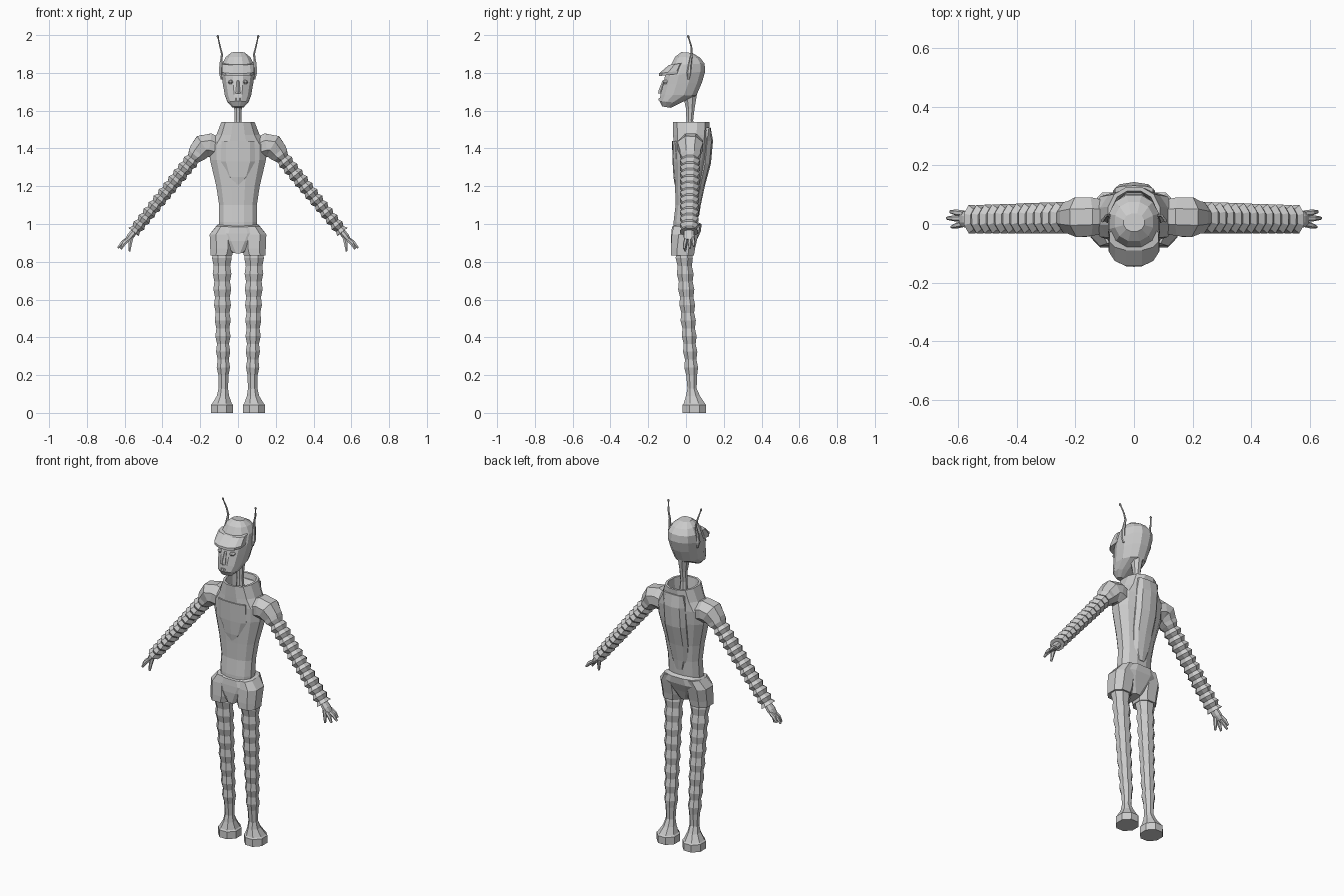
import bpy, bmesh, math
from mathutils import Vector


def skin(name, rings):
    """Join equal-length point rings into a capped flat-shaded mesh."""
    bm = bmesh.new()
    vs = [[bm.verts.new(p) for p in r] for r in rings]
    n = len(vs[0])
    for a, b in zip(vs, vs[1:]):
        for i in range(n):
            j = (i + 1) % n
            bm.faces.new((a[i], a[j], b[j], b[i]))
    bm.faces.new(vs[0])
    bm.faces.new(vs[-1])
    bmesh.ops.recalc_face_normals(bm, faces=bm.faces)
    me = bpy.data.meshes.new(name)
    bm.to_mesh(me)
    bm.free()
    ob = bpy.data.objects.new(name, me)
    bpy.context.collection.objects.link(ob)
    return ob


def unit_ring(n, box=2.0):
    """n points filling a -1..1 square, boxier as the exponent grows."""
    pts = []
    for i in range(n):
        a = 2 * math.pi * (i + 0.5) / n
        c, s = math.cos(a), math.sin(a)
        pts.append((math.copysign(abs(c) ** (2 / box), c),
                    math.copysign(abs(s) ** (2 / box), s)))
    m = max(p[0] for p in pts)
    return [(x / m, y / m) for x, y in pts]


def stack(name, rows, n=12, box=2.0):
    """Upright loft; rows = (z front, z back, x min, x max, y front, y back)."""
    rings = []
    for zf, zb, x0, x1, y0, y1 in rows:
        rings.append([((x0 + x1) / 2 + u * (x1 - x0) / 2,
                       (y0 + y1) / 2 + v * (y1 - y0) / 2,
                       zf + (zb - zf) * (v + 1) / 2) for u, v in unit_ring(n, box)])
    return skin(name, rings)


def centred(rows):
    return [(zf, zb, -w, w, y0, y1) for zf, zb, w, y0, y1 in rows]


def sided(rows, s):
    return [(zf, zb, s * a, s * b, y0, y1) for zf, zb, a, b, y0, y1 in rows]


def tube(name, path, n=8):
    """Loft along a path of (x, y, z, in-plane radius, y radius)."""
    c = [Vector(p[:3]) for p in path]
    rings = []
    for i, p in enumerate(path):
        d = (c[min(i + 1, len(c) - 1)] - c[max(i - 1, 0)]).normalized()
        side = d.cross(Vector((0, 1, 0))).normalized()
        up = side.cross(d)
        rings.append([c[i] + side * u * p[3] + up * v * p[4] for u, v in unit_ring(n)])
    return skin(name, rings)


# Torso with an open funnel collar
stack("torso", centred([
    (0.95, 0.95, 0.095, -0.068, 0.06), (1.01, 1.01, 0.10, -0.066, 0.062),
    (1.10, 1.10, 0.10, -0.055, 0.068), (1.20, 1.20, 0.115, -0.058, 0.08),
    (1.34, 1.34, 0.148, -0.064, 0.105), (1.42, 1.42, 0.15, -0.066, 0.115),
    (1.47, 1.47, 0.115, -0.068, 0.12), (1.54, 1.54, 0.088, -0.07, 0.125),
    (1.54, 1.54, 0.075, -0.057, 0.112), (1.45, 1.45, 0.07, -0.045, 0.095)]), 12, 2.3)

# Rounded bib in front and raised panel along the spine
stack("front_bib", centred([
    (1.21, 1.21, 0.02, -0.060, 0.0), (1.25, 1.25, 0.06, -0.065, 0.0),
    (1.33, 1.33, 0.09, -0.070, 0.0), (1.44, 1.44, 0.088, -0.073, -0.02)]), 10, 2.8)
stack("back_panel", centred([
    (1.04, 1.04, 0.025, 0.02, 0.068), (1.10, 1.10, 0.05, 0.02, 0.077),
    (1.20, 1.20, 0.065, 0.02, 0.098), (1.32, 1.32, 0.072, 0.03, 0.13),
    (1.44, 1.44, 0.072, 0.04, 0.141), (1.51, 1.51, 0.065, 0.10, 0.13)]), 10, 2.6)

# Hips
stack("pelvis", centred([
    (0.845, 0.85, 0.03, -0.075, 0.03), (0.91, 0.91, 0.10, -0.08, 0.055),
    (0.95, 0.96, 0.14, -0.078, 0.078), (0.985, 1.0, 0.11, -0.074, 0.083),
    (0.995, 1.01, 0.09, -0.06, 0.06)]), 12, 2.6)

# Neck
stack("neck", centred([
    (1.45, 1.45, 0.026, -0.002, 0.046), (1.55, 1.55, 0.018, 0.002, 0.038),
    (1.61, 1.61, 0.02, 0.0, 0.045), (1.70, 1.70, 0.032, -0.02, 0.06)]), 8)

# Head, visor and face
stack("head", centred([
    (1.622, 1.615, 0.03, -0.125, -0.08), (1.65, 1.64, 0.055, -0.14, -0.03),
    (1.685, 1.68, 0.07, -0.135, 0.055), (1.735, 1.75, 0.08, -0.122, 0.085),
    (1.78, 1.81, 0.088, -0.112, 0.102), (1.84, 1.85, 0.085, -0.08, 0.098),
    (1.885, 1.88, 0.065, -0.058, 0.075), (1.91, 1.905, 0.035, -0.025, 0.035)]), 12, 2.2)
stack("visor", centred([
    (1.783, 1.80, 0.083, -0.144, 0.0), (1.797, 1.815, 0.086, -0.143, 0.0),
    (1.842, 1.855, 0.084, -0.09, 0.0)]), 12, 2.3)
stack("nose", centred([
    (1.69, 1.69, 0.013, -0.144, -0.10), (1.705, 1.705, 0.011, -0.143, -0.10),
    (1.76, 1.76, 0.006, -0.122, -0.10)]), 6)
stack("mouth", centred([
    (1.655, 1.655, 0.018, -0.145, -0.11), (1.667, 1.667, 0.018, -0.144, -0.11)]), 8)

# Paired parts
for s, tag in ((-1, "right"), (1, "left")):
    stack(tag + "_eye", sided([
        (1.742, 1.742, 0.030, 0.048, -0.118, -0.09), (1.752, 1.752, 0.024, 0.054, -0.124, -0.09),
        (1.762, 1.762, 0.030, 0.048, -0.118, -0.09)], s), 8)

    # Crooked antenna with a bulb at the tip
    tube(tag + "_antenna", [(s * x, y, z, r, r) for x, y, z, r in (
        (0.086, 0.015, 1.765, 0.005), (0.09, 0.016, 1.80, 0.011), (0.091, 0.02, 1.84, 0.008),
        (0.085, 0.03, 1.90, 0.005), (0.095, 0.028, 1.94, 0.004), (0.105, 0.014, 1.985, 0.003),
        (0.107, 0.012, 1.992, 0.006), (0.108, 0.01, 2.0, 0.003))], 6)

    # Flared short leg
    stack(tag + "_short", sided([
        (0.832, 0.832, 0.032, 0.145, -0.08, 0.042), (0.87, 0.87, 0.02, 0.147, -0.08, 0.048),
        (0.945, 0.945, 0.02, 0.15, -0.075, 0.065), (0.988, 0.995, 0.03, 0.112, -0.066, 0.075)],
        s), 8, 2.4)

    # Ribbed leg running into the boot shaft
    rows, steps = [], 16
    for i in range(steps + 1):
        t = i / steps
        z = 0.86 - 0.66 * t
        bump = 0.004 if i % 2 else -0.003
        rx, ry = 0.049 - 0.019 * t + bump, 0.042 - 0.01 * t + bump
        cx, cy = 0.086 - 0.009 * t, -0.012 + 0.042 * t
        rows.append((z, z, cx - rx, cx + rx, cy - ry, cy + ry))
    rows.append((0.125, 0.125, 0.053, 0.102, 0.008, 0.056))
    stack(tag + "_leg", sided(rows, s), 8)
    stack(tag + "_boot", sided([
        (0.0, 0.0, 0.026, 0.143, -0.018, 0.107), (0.043, 0.043, 0.026, 0.143, -0.018, 0.107),
        (0.05, 0.05, 0.033, 0.136, -0.012, 0.1), (0.09, 0.09, 0.047, 0.112, 0.0, 0.074),
        (0.13, 0.13, 0.053, 0.103, 0.008, 0.056)], s), 8)

    # Shoulder cap and ribbed sleeve
    path = [(0.10, 0.025, 1.40, 0.055, 0.055), (0.15, 0.025, 1.417, 0.063, 0.066),
            (0.185, 0.023, 1.412, 0.062, 0.068), (0.212, 0.022, 1.378, 0.052, 0.054)]
    ribs = 25
    for i in range(1, ribs + 1):
        t = i / ribs
        out = i % 2
        path.append((0.212 + 0.34 * t, 0.022 - 0.006 * t, 1.378 - 0.42 * t,
                     (0.044 if out else 0.033) - 0.009 * t,
                     (0.054 if out else 0.040) - 0.006 * t))
    tube(tag + "_arm", [(s * p[0],) + p[1:] for p in path])

    # Hand and fingers
    tube(tag + "_palm", [(s * 0.545, 0.016, 0.965, 0.018, 0.024),
                         (s * 0.57, 0.016, 0.935, 0.018, 0.028),
                         (s * 0.588, 0.016, 0.913, 0.011, 0.024)], 8)
    for k, (x0, y0, z0, x1, y1, z1) in enumerate((
            (0.58, 0.036, 0.925, 0.625, 0.042, 0.882), (0.582, 0.019, 0.92, 0.636, 0.02, 0.872),
            (0.58, 0.0, 0.92, 0.62, -0.01, 0.868), (0.56, 0.005, 0.94, 0.575, -0.006, 0.856))):
        xm, ym, zm = (x0 + x1) / 2 + 0.003, (y0 + y1) / 2, (z0 + z1) / 2 + 0.003
        tube(f"{tag}_finger_{k + 1}", [(s * x0, y0, z0, 0.009, 0.009),
                                       (s * xm, ym, zm, 0.010, 0.009),
                                       (s * x1, y1, z1, 0.005, 0.005)], 6)
